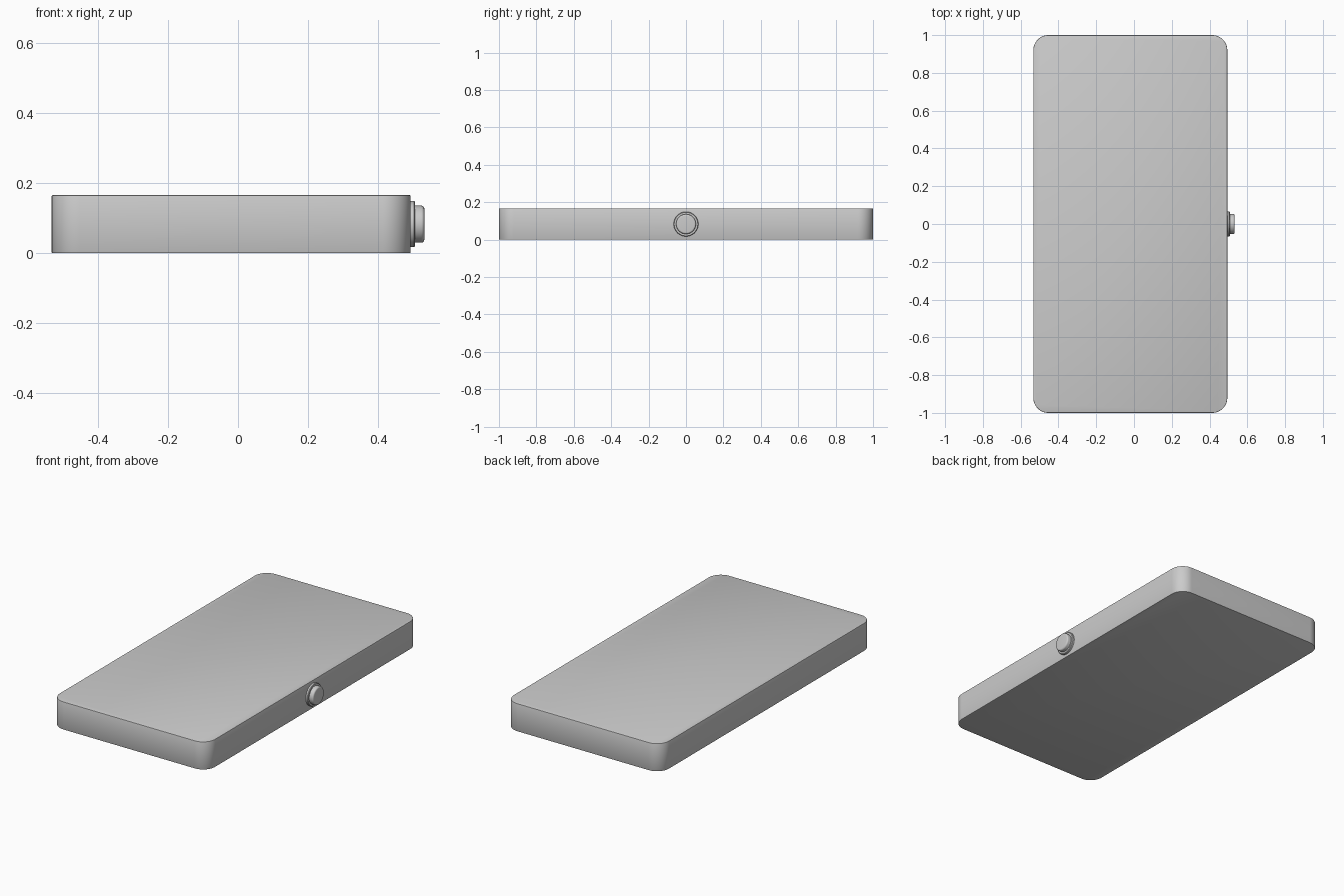
import bpy, bmesh, math
from mathutils import Matrix

if "Cube" in bpy.data.objects:
    bpy.data.objects.remove(bpy.data.objects["Cube"])

X0, X1, H, R = -0.533, 0.494, 0.166, 0.08


def finish(name, bm):
    bmesh.ops.recalc_face_normals(bm, faces=bm.faces)
    me = bpy.data.meshes.new(name)
    bm.to_mesh(me)
    bm.free()
    ob = bpy.data.objects.new(name, me)
    bpy.context.collection.objects.link(ob)
    bpy.ops.object.select_all(action='DESELECT')
    bpy.context.view_layer.objects.active = ob
    ob.select_set(True)
    bpy.ops.object.shade_smooth_by_angle(angle=math.radians(30))
    return ob


def lathe_x(name, profile, z, steps=64):
    """Spin (x, radius) points round the x direction at height z."""
    bm = bmesh.new()
    vs = [bm.verts.new((x, 0, z + r)) for x, r in profile]
    es = [bm.edges.new(p) for p in zip(vs, vs[1:])]
    bmesh.ops.spin(bm, geom=vs + es, cent=(0, 0, z), axis=(1, 0, 0),
                   angle=math.tau, steps=steps)
    bmesh.ops.remove_doubles(bm, verts=bm.verts, dist=1e-5)
    return finish(name, bm)


# slab body: rounded vertical corners, then a fine softened rim
bm = bmesh.new()
bmesh.ops.create_cube(bm, size=1, matrix=Matrix.Translation(((X0 + X1) / 2, 0, H / 2))
                      @ Matrix.Diagonal((X1 - X0, 2, H, 1)))
upright = [e for e in bm.edges if abs(e.verts[0].co.z - e.verts[1].co.z) > H / 2]
bmesh.ops.bevel(bm, geom=upright, offset=R, segments=16, profile=0.5, affect='EDGES')
rims = [e for e in bm.edges if abs(e.verts[0].co.z - e.verts[1].co.z) < 1e-5]
bmesh.ops.bevel(bm, geom=rims, offset=0.003, segments=2, profile=0.5, affect='EDGES')
finish("body", bm)

# collar ring around the side button
lathe_x("button_collar", [(0.485, 0), (0.485, 0.066), (0.504, 0.066), (0.507, 0.063),
                          (0.507, 0)], H / 2)

# push button with rounded front edge
edge = [(0.524 + 0.009 * math.sin(a), 0.044 + 0.009 * math.cos(a))
        for a in (i * math.pi / 12 for i in range(7))]
lathe_x("side_button", [(0.5, 0), (0.5, 0.053)] + edge + [(0.533, 0)], H / 2)
